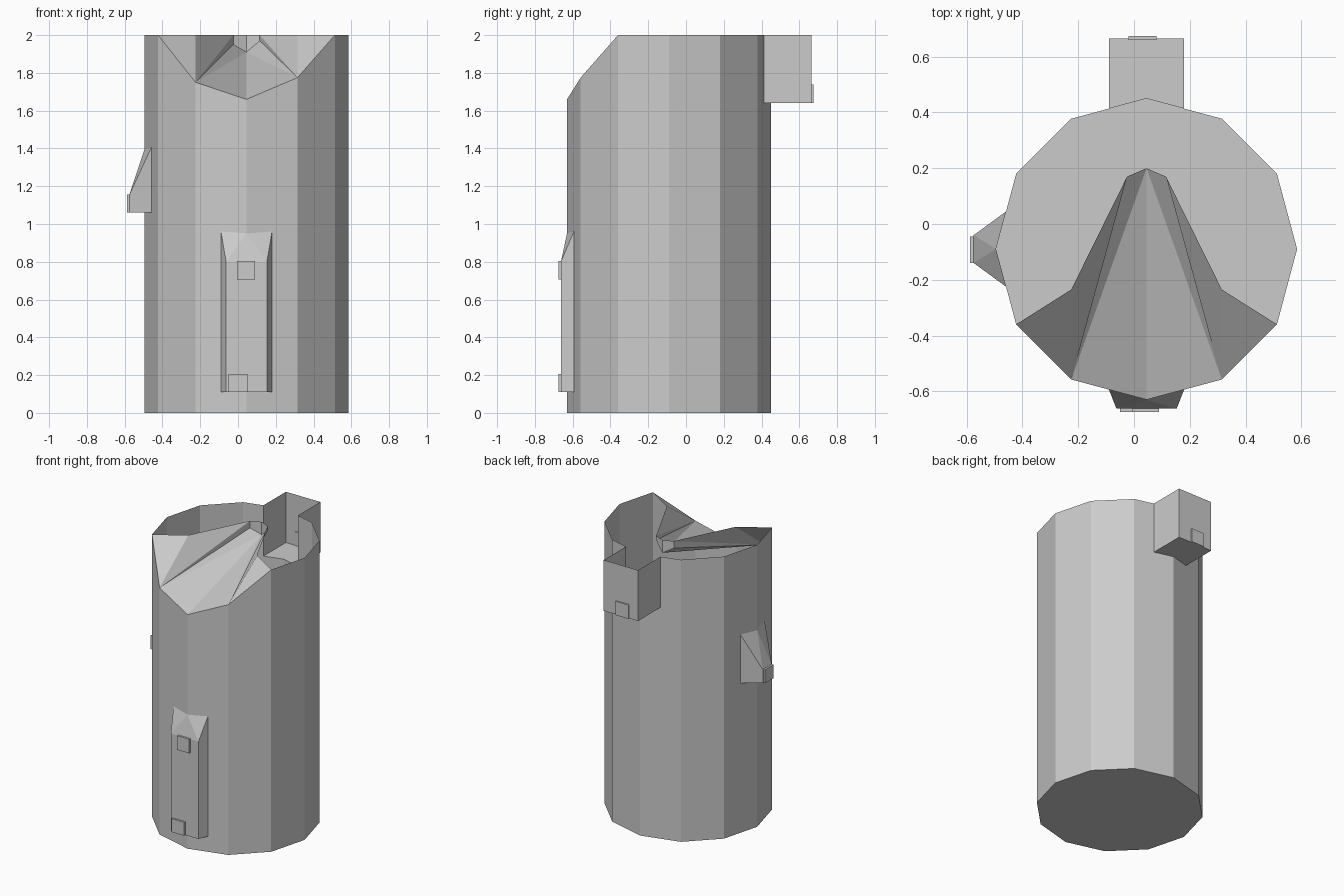
import bpy, math
from mathutils import Vector

if "Cube" in bpy.data.objects:
    bpy.data.objects.remove(bpy.data.objects["Cube"])

CX, CY, R, H = 0.045, -0.09, 0.54, 2.0


def mesh_object(name, verts, faces):
    me = bpy.data.meshes.new(name)
    me.from_pydata([tuple(v) for v in verts], [], faces)
    me.update()
    ob = bpy.data.objects.new(name, me)
    bpy.context.collection.objects.link(ob)
    return ob


def poly_object(name, polys):
    """Object from a list of polygons given as points; shared points are merged."""
    verts, index, faces = [], {}, []
    for poly in polys:
        face = []
        for p in poly:
            key = tuple(round(c, 4) for c in p)
            if key not in index:
                index[key] = len(verts)
                verts.append(key)
            face.append(index[key])
        faces.append(face)
    return mesh_object(name, verts, faces)


def block(name, lo, hi):
    v = [(x, y, z) for x in (lo[0], hi[0]) for y in (lo[1], hi[1]) for z in (lo[2], hi[2])]
    f = [(0, 1, 3, 2), (4, 6, 7, 5), (0, 4, 5, 1), (2, 3, 7, 6), (0, 2, 6, 4), (1, 5, 7, 3)]
    return mesh_object(name, v, f)


# Twelve-sided outline, with two extra points where the rear box joins
BOX_HALF, BOX_Z, BOX_Y = 0.135, 1.64, 0.665
corner = [(CX + R * math.cos(math.radians(30 * i)),
           CY + R * math.sin(math.radians(30 * i))) for i in range(12)]
join_y = CY + R - BOX_HALF * math.tan(math.radians(15))
rim_z = {8: 1.75, 9: 1.66, 10: 1.775}
outline = [(x, y, rim_z.get(i, H)) for i, (x, y) in enumerate(corner)]
back = (CX, CY + R, BOX_Z)
jr, jl = (CX + BOX_HALF, join_y), (CX - BOX_HALF, join_y)

# Open-topped body: floor and walls, cut down where the box opens into it
ring = (outline[:3] + [(*jr, H), (*jr, BOX_Z), back, (*jl, BOX_Z), (*jl, H)] + outline[4:])
polys = []
for a, b in zip(ring, ring[1:] + ring[:1]):
    if a[:2] != b[:2]:
        polys.append([(a[0], a[1], 0), (b[0], b[1], 0), b, a])
floor = []
for p in ring:
    if (p[0], p[1], 0) not in floor:
        floor.append((p[0], p[1], 0))
polys.append(floor[::-1])
poly_object("body", polys)

# Rear box: open on top and towards the body
br, bl = (CX + BOX_HALF, BOX_Y), (CX - BOX_HALF, BOX_Y)
path = [jr, br, bl, jl]
polys = [[(*a, BOX_Z), (*b, BOX_Z), (*b, H), (*a, H)] for a, b in zip(path, path[1:])]
polys.append([(*jl, BOX_Z), (*bl, BOX_Z), (*br, BOX_Z), (*jr, BOX_Z), back])
poly_object("rear_box", polys)

# Sunken chute from the low front rim to its closed inner end
front = outline[9]
low_c, high_c = (CX, 0.2, 1.91), (CX, 0.2, H)
polys = []
for s, i_low, i_high, z_low in ((-1, 8, 7, 1.95), (1, 10, 11, 1.97)):
    shoulder = (CX + s * 0.27, -0.235, H)
    low, high = (CX + s * 0.07, 0.17, z_low), (CX + s * 0.07, 0.17, H)
    rim = outline[i_low]
    for p in ([rim, outline[i_high], shoulder], [rim, shoulder, high], [rim, high, low],
              [rim, low, low_c], [rim, low_c, front], [low, high, high_c, low_c]):
        polys.append(p if s > 0 else p[::-1])
poly_object("front_chute", polys)


def bump(name, angle, out, half_tip, z0, z_tip, z_top):
    """Tapered hood on a body corner, facing the given angle."""
    d = Vector((math.cos(angle), math.sin(angle), 0))
    t = Vector((-d.y, d.x, 0))
    c = Vector((CX, CY, 0))
    side = R - BOX_HALF * math.tan(math.radians(15))

    def pt(u, r, z):
        return c + d * r + t * u + Vector((0, 0, z))

    verts = [pt(-BOX_HALF, side, z0), pt(0, R, z0), pt(BOX_HALF, side, z0),
             pt(-half_tip, out, z0), pt(half_tip, out, z0),
             pt(-half_tip, out, z_tip), pt(half_tip, out, z_tip),
             pt(-BOX_HALF, side, z_top), pt(0, R, z_top - 0.01), pt(BOX_HALF, side, z_top)]
    faces = [(3, 4, 6, 5), (0, 3, 5, 7), (4, 2, 9, 6), (5, 8, 7), (5, 6, 8), (6, 9, 8),
             (0, 1, 2, 4, 3)]
    return mesh_object(name, verts, faces)


bump("front_hood", -math.pi / 2, 0.572, 0.108, 0.11, 0.8, 0.96)
bump("left_hood", math.pi, 0.62, 0.05, 1.06, 1.155, 1.405)

# Small raised plates
block("front_upper_plate", (-0.005, -0.675, 0.705), (0.09, -0.66, 0.805))
block("front_lower_plate", (-0.05, -0.675, 0.11), (0.05, -0.66, 0.205))
block("left_plate", (-0.588, -0.14, 1.06), (-0.573, -0.045, 1.155))
block("rear_plate", (-0.02, 0.66, 1.64), (0.08, 0.675, 1.738))
